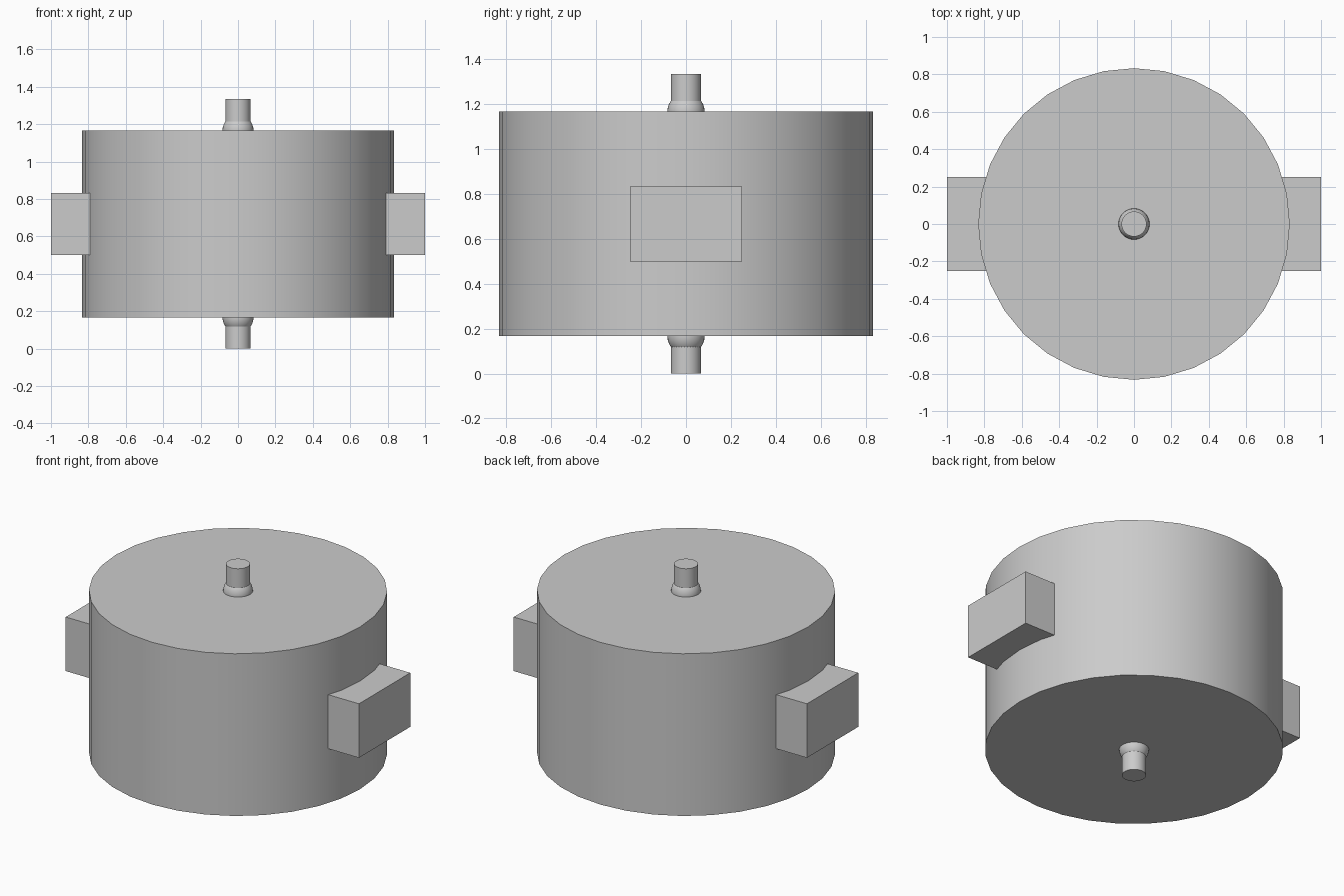
import bpy
import math

default = bpy.data.objects.get("Cube")
if default:
    bpy.data.objects.remove(default, do_unlink=True)

# One plain grey for every part
GREY = (0.6, 0.6, 0.6, 1.0)
grey = bpy.data.materials.new("plain grey")
grey.use_nodes = True
grey.diffuse_color = GREY
grey.node_tree.nodes["Principled BSDF"].inputs["Base Color"].default_value = GREY

BOTTOM, TOP = 0.167, 1.167
RADIUS = 0.833


def finish(name, smooth=True):
    obj = bpy.context.object
    obj.name = name
    obj.data.materials.append(grey)
    if smooth:
        bpy.ops.object.shade_smooth_by_angle(angle=math.radians(35))
    return obj


def cylinder(name, radius, z0, z1):
    bpy.ops.mesh.primitive_cylinder_add(
        vertices=32, radius=radius, depth=z1 - z0, location=(0, 0, (z0 + z1) / 2))
    return finish(name)


# Drum body
cylinder("drum_body", RADIUS, BOTTOM, TOP)

# Shaft stubs, each with a rounded collar half sunk into the drum
for side, face, z0, z1 in (("top", TOP, TOP - 0.05, TOP + BOTTOM),
                           ("bottom", BOTTOM, 0, BOTTOM + 0.05)):
    cylinder(side + "_shaft", 0.067, z0, z1)
    bpy.ops.mesh.primitive_uv_sphere_add(
        segments=32, ring_count=16, radius=0.083, location=(0, 0, face))
    finish(side + "_collar")

# Side lugs, running a little way into the drum
for side, sign in (("left", 1), ("right", -1)):
    bpy.ops.mesh.primitive_cube_add(size=1, location=(sign * 0.875, 0, 0.667))
    lug = finish(side + "_lug", smooth=False)
    lug.scale = (0.25, 0.5, 0.333)
